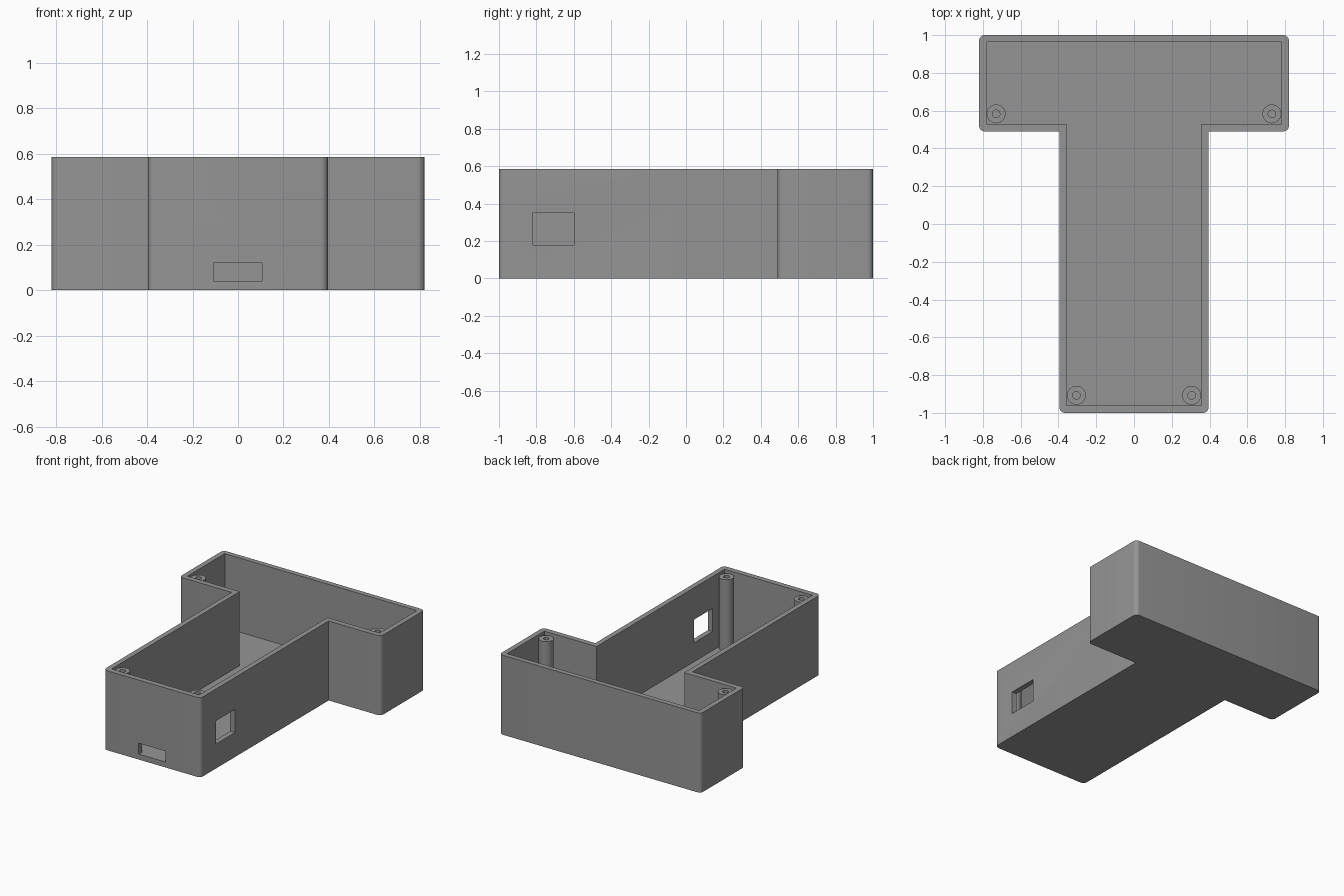
import bpy, bmesh, math

if "Cube" in bpy.data.objects:
    bpy.data.objects.remove(bpy.data.objects["Cube"])

grey = bpy.data.materials.new("mid grey")
grey.diffuse_color = (0.30, 0.30, 0.30, 1)
grey.use_nodes = True
grey.node_tree.nodes["Principled BSDF"].inputs["Base Color"].default_value = grey.diffuse_color

H, FLOOR, POST_TOP = 0.585, 0.04, 0.565


def add_object(name, bm, mat=grey):
    bmesh.ops.recalc_face_normals(bm, faces=bm.faces)
    me = bpy.data.meshes.new(name)
    bm.to_mesh(me)
    bm.free()
    ob = bpy.data.objects.new(name, me)
    bpy.context.collection.objects.link(ob)
    me.materials.append(mat)
    return ob


def smooth(ob):
    bpy.ops.object.select_all(action='DESELECT')
    ob.select_set(True)
    bpy.context.view_layer.objects.active = ob
    bpy.ops.object.shade_smooth_by_angle(angle=math.radians(30))


def t_outline(bar, stem, back, step, front):
    """T-shaped outline, counter-clockwise."""
    right = [(stem, front), (stem, step), (bar, step), (bar, back)]
    return right + [(-x, y) for x, y in reversed(right)]


def prism(name, pts, z0, z1, radius=0.0):
    """Extrude an outline; round its convex upright edges."""
    bm = bmesh.new()
    face = bm.faces.new([bm.verts.new((x, y, z0)) for x, y in pts])
    res = bmesh.ops.extrude_face_region(bm, geom=[face])
    for v in res["geom"]:
        if isinstance(v, bmesh.types.BMVert):
            v.co.z = z1
    bmesh.ops.recalc_face_normals(bm, faces=bm.faces)
    if radius:
        edges = [e for e in bm.edges
                 if abs(e.verts[0].co.z - e.verts[1].co.z) > 0.1 and e.is_convex]
        bmesh.ops.bevel(bm, geom=edges, offset=radius, segments=6,
                        profile=0.5, affect='EDGES')
    return add_object(name, bm)


def box(name, x, y, z):
    return prism(name, [(x[0], y[0]), (x[1], y[0]), (x[1], y[1]), (x[0], y[1])], *z)


# T-shaped case
case = prism("case", t_outline(0.82, 0.395, 1.0, 0.49, -1.0), 0, H, 0.03)

# Cavity, front slot and right-hand window
cutters = [
    prism("cavity_cutter", t_outline(0.782, 0.357, 0.963, 0.53, -0.96), FLOOR, H + 0.1),
    box("slot_cutter", (-0.108, 0.108), (-1.1, -0.9), (FLOOR, 0.12)),
    box("window_cutter", (0.3, 0.5), (-0.82, -0.60), (0.18, 0.35)),
]
for c in cutters:
    mod = case.modifiers.new(c.name, 'BOOLEAN')
    mod.operation = 'DIFFERENCE'
    mod.solver = 'EXACT'
    mod.object = c
bpy.context.view_layer.objects.active = case
case.select_set(True)
for c in cutters:
    bpy.ops.object.modifier_apply(modifier=c.name)
for c in cutters:
    bpy.data.objects.remove(c)
smooth(case)


# Screw posts with a blind hole, turned from a profile
def screw_post(name, x, y, n=32):
    profile = [(0.05, FLOOR - 0.01), (0.05, POST_TOP), (0.02, POST_TOP), (0.02, FLOOR + 0.002)]
    bm = bmesh.new()
    rings = [[bm.verts.new((x + r * math.cos(2 * math.pi * i / n),
                            y + r * math.sin(2 * math.pi * i / n), z))
              for i in range(n)] for r, z in profile]
    for a, b in zip(rings, rings[1:]):
        for i in range(n):
            j = (i + 1) % n
            bm.faces.new((a[i], a[j], b[j], b[i]))
    bm.faces.new(rings[0])
    bm.faces.new(rings[-1])
    smooth(add_object(name, bm))


for side, s in (("left", -1), ("right", 1)):
    screw_post("back_post_" + side, s * 0.73, 0.583)
    screw_post("front_post_" + side, s * 0.305, -0.907)
